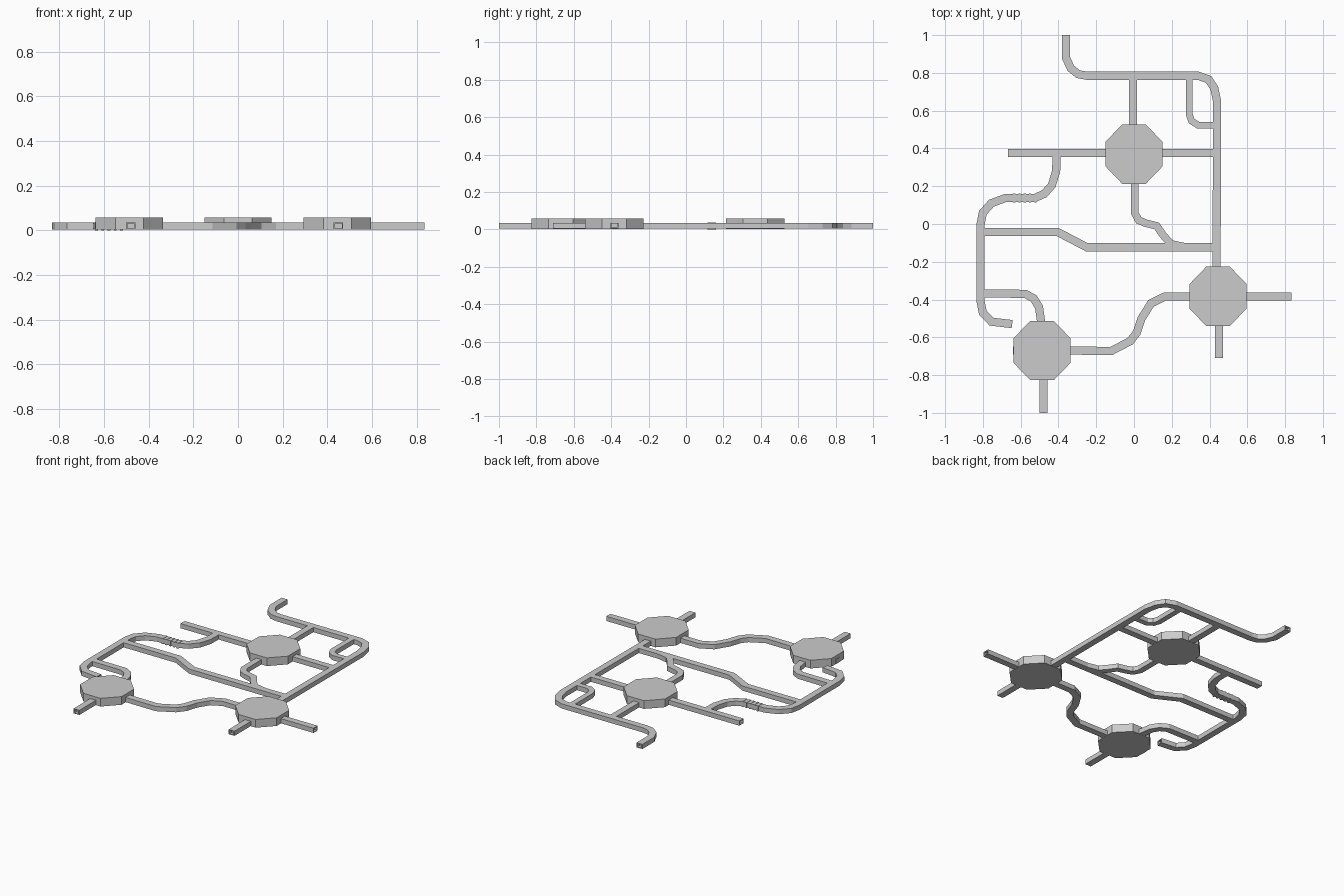
import bpy, bmesh, math
from mathutils import Vector

if "Cube" in bpy.data.objects:
    bpy.data.objects.remove(bpy.data.objects["Cube"])

Z0, Z1 = 0.004, 0.035


def finish(bm, name):
    bmesh.ops.recalc_face_normals(bm, faces=bm.faces)
    me = bpy.data.meshes.new(name)
    bm.to_mesh(me)
    bm.free()
    ob = bpy.data.objects.new(name, me)
    bpy.context.collection.objects.link(ob)
    return ob


def tunnel(name, pts, width=0.043, open_start=False, open_end=False, z0=Z0, z1=Z1):
    """Rectangular duct swept along a flat path with mitred corners."""
    p = [Vector(q) for q in pts]
    bm = bmesh.new()
    rings = []
    for i, c in enumerate(p):
        a = (c - p[i - 1]).normalized() if i else (p[1] - c).normalized()
        b = (p[i + 1] - c).normalized() if i < len(p) - 1 else a
        t = (a + b).normalized()
        n = Vector((-t.y, t.x)) * (width / 2 / max(t.dot(a), 0.5))
        l, r = c + n, c - n
        rings.append([bm.verts.new((q.x, q.y, z))
                      for q, z in ((l, z0), (r, z0), (r, z1), (l, z1))])
    for r, s in zip(rings, rings[1:]):
        for k in range(4):
            j = (k + 1) % 4
            bm.faces.new((r[k], r[j], s[j], s[k]))
    # end caps, with a recessed mouth on free ends
    for ring, inner, is_open in ((rings[0], p[1] - p[0], open_start),
                                 (rings[-1], p[-2] - p[-1], open_end)):
        if not is_open:
            bm.faces.new(ring)
            continue
        step = inner.normalized().to_3d() * 0.02
        mid = sum((v.co for v in ring), Vector()) / 4
        lip = [bm.verts.new(mid + (v.co - mid) * 0.7) for v in ring]
        back = [bm.verts.new(v.co + step) for v in lip]
        for r, s in ((ring, lip), (lip, back)):
            for k in range(4):
                j = (k + 1) % 4
                bm.faces.new((r[k], r[j], s[j], s[k]))
        bm.faces.new(back)
    return finish(bm, name)


def room(name, x, y):
    """Octagonal chamber with flat sides facing the axes."""
    bm = bmesh.new()
    k = 1 / math.cos(math.pi / 8)
    angles = [(i + 0.5) * math.pi / 4 for i in range(8)]
    low, high = [[bm.verts.new((x + 0.151 * k * math.cos(a), y + 0.157 * k * math.sin(a), z))
                  for a in angles] for z in (0.003, 0.057)]
    for i in range(8):
        j = (i + 1) % 8
        bm.faces.new((low[i], low[j], high[j], high[i]))
    bm.faces.new(low)
    bm.faces.new(high)
    return finish(bm, name)


# Chambers
room("north_room", 0.0, 0.37)
room("east_room", 0.445, -0.383)
room("south_room", -0.487, -0.67)

# Main corridors
tunnel("outer_corridor", [(-0.36, 1.0), (-0.36, 0.88), (-0.335, 0.825), (-0.295, 0.793),
                          (-0.25, 0.785), (0.34, 0.785), (0.395, 0.765), (0.425, 0.72),
                          (0.44, 0.65), (0.437, -0.24)], open_start=True)
tunnel("north_link", [(-0.006, 0.78), (-0.006, 0.5)])
tunnel("cross_corridor_west", [(-0.667, 0.375), (-0.13, 0.375)], open_start=True)
tunnel("cross_corridor_east", [(0.13, 0.375), (0.43, 0.375)])
tunnel("bypass_loop", [(0.293, 0.77), (0.293, 0.58), (0.305, 0.545), (0.34, 0.523),
                       (0.43, 0.523)], 0.036)
tunnel("west_corridor", [(-0.41, 0.37), (-0.412, 0.28), (-0.435, 0.205), (-0.475, 0.16),
                         (-0.525, 0.138), (-0.68, 0.138), (-0.755, 0.11), (-0.80, 0.06),
                         (-0.812, 0.0), (-0.812, -0.41), (-0.80, -0.47), (-0.755, -0.517),
                         (-0.645, -0.53)], open_end=True)
tunnel("middle_corridor", [(-0.80, -0.042), (-0.405, -0.042), (-0.25, -0.123), (0.43, -0.123)])
tunnel("north_room_branch", [(0.003, 0.23), (0.003, 0.06), (0.025, 0.02), (0.06, 0.005),
                             (0.12, -0.01), (0.155, -0.06), (0.195, -0.105), (0.28, -0.123)], 0.04)
tunnel("south_room_branch", [(-0.80, -0.367), (-0.575, -0.37), (-0.53, -0.395),
                             (-0.503, -0.44), (-0.49, -0.53)])
tunnel("room_link", [(-0.36, -0.67), (-0.12, -0.672), (-0.02, -0.62), (0.015, -0.575),
                     (0.04, -0.50), (0.09, -0.42), (0.165, -0.383), (0.31, -0.383)])

# Short exits from the rooms
tunnel("east_exit", [(0.58, -0.383), (0.835, -0.383)], open_end=True)
tunnel("east_room_south_exit", [(0.45, -0.52), (0.45, -0.71)], open_end=True)
tunnel("south_exit", [(-0.48, -0.81), (-0.48, -1.0)], open_end=True)
tunnel("south_room_west_door", [(-0.6, -0.67), (-0.641, -0.67)])

# Stepped ribs on the curved west corridor
for i in range(5):
    x = -0.64 + i * 0.028
    tunnel(f"step_{i + 1}", [(x, 0.138), (x + 0.012, 0.138)], 0.046, z0=0.0, z1=0.037)
